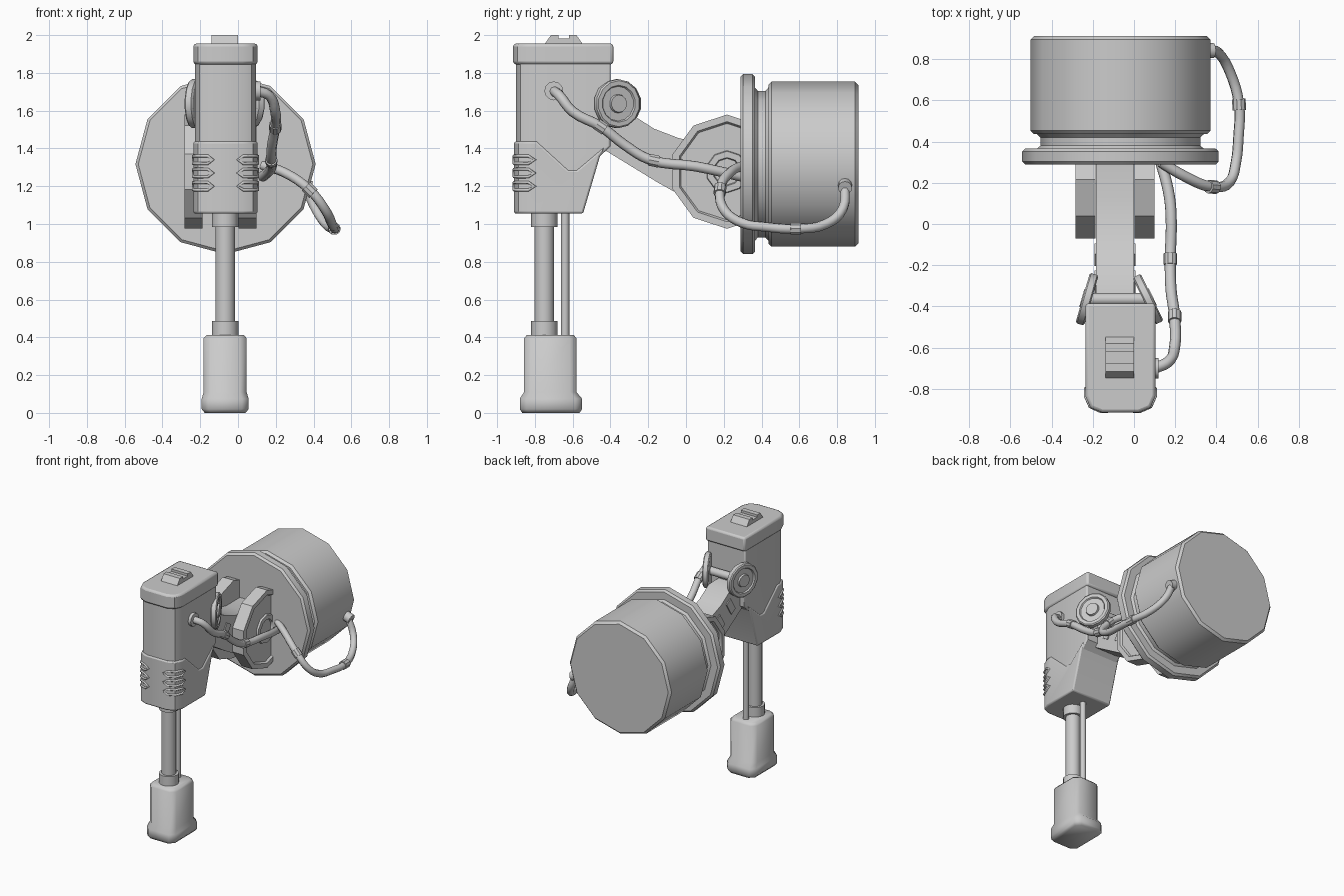
import bpy, bmesh
from math import pi, cos, sin, radians
from mathutils import Matrix, Vector

if "Cube" in bpy.data.objects:
    bpy.data.objects.remove(bpy.data.objects["Cube"])

CX = -0.066          # centre line of body and drum
AX = -0.0925         # centre line of arm


def finish(name, bm, mat=None, bevel=0.0, segs=2, angle=35):
    bmesh.ops.recalc_face_normals(bm, faces=bm.faces)
    me = bpy.data.meshes.new(name)
    bm.to_mesh(me)
    bm.free()
    if mat:
        me.transform(mat)
    ob = bpy.data.objects.new(name, me)
    bpy.context.collection.objects.link(ob)
    if bevel:
        m = ob.modifiers.new("bevel", 'BEVEL')
        m.width, m.segments, m.limit_method = bevel, segs, 'ANGLE'
        m.angle_limit = radians(50)
    bpy.ops.object.select_all(action='DESELECT')
    bpy.context.view_layer.objects.active = ob
    ob.select_set(True)
    bpy.ops.object.shade_smooth_by_angle(angle=radians(angle))
    return ob


def skin(name, rings, **kw):
    """Bridge rings of equal length and cap both ends."""
    bm = bmesh.new()
    vs = [[bm.verts.new(p) for p in r] for r in rings]
    n = len(vs[0])
    for a, b in zip(vs, vs[1:]):
        for i in range(n):
            j = (i + 1) % n
            bm.faces.new((a[i], a[j], b[j], b[i]))
    bm.faces.new(vs[0])
    bm.faces.new(vs[-1])
    return finish(name, bm, **kw)


def lathe(name, prof, n, mat, **kw):
    """Revolve (radius, height) points round local z."""
    return skin(name, [[(r * cos(2 * pi * i / n), r * sin(2 * pi * i / n), h)
                        for i in range(n)] for r, h in prof], mat=mat, **kw)


def rod(name, r, p, q, n=12):
    p, q = Vector(p), Vector(q)
    d = q - p
    mat = Matrix.Translation(p) @ d.to_track_quat('Z', 'Y').to_matrix().to_4x4()
    return lathe(name, [(r, 0), (r, d.length)], n, mat)


def prism(name, prof, cx, hw, front=0.0, **kw):
    """Extrude a (y, z) profile across x; optionally round the front corners."""
    bm = bmesh.new()
    f = bm.faces.new([bm.verts.new((cx - hw, y, z)) for y, z in prof])
    ext = bmesh.ops.extrude_face_region(bm, geom=[f])
    bmesh.ops.translate(bm, vec=(2 * hw, 0, 0),
                        verts=[v for v in ext['geom'] if isinstance(v, bmesh.types.BMVert)])
    if front:
        y0 = min(y for y, z in prof)
        edges = [e for e in bm.edges if all(abs(v.co.y - y0) < 1e-4 for v in e.verts)
                 and abs(e.verts[0].co.x - e.verts[1].co.x) < 1e-4]
        bmesh.ops.bevel(bm, geom=edges, offset=front, segments=2, profile=0.5, affect='EDGES')
    return finish(name, bm, **kw)


def tube(name, pts, r, closed=False, smooth=True):
    cu = bpy.data.curves.new(name, 'CURVE')
    cu.dimensions = '3D'
    cu.bevel_depth, cu.bevel_resolution, cu.use_fill_caps = r, 2, True
    cu.resolution_u = 4
    sp = cu.splines.new('BEZIER' if smooth else 'POLY')
    pp = sp.bezier_points if smooth else sp.points
    pp.add(len(pts) - 1)
    for b, p in zip(pp, pts):
        if smooth:
            b.co = p
            b.handle_left_type = b.handle_right_type = 'AUTO'
        else:
            b.co = (*p, 1)
    sp.use_cyclic_u = closed
    ob = bpy.data.objects.new(name, cu)
    bpy.context.collection.objects.link(ob)


# Main housing: upper shell, lower shell with notched rim, cap and top catch
prism("upper_housing", [(-.90, 1.86), (-.40, 1.86), (-.40, 1.41), (-.575, 1.25), (-.90, 1.25)],
      CX, .162, .08, bevel=.01)
prism("lower_housing", [(-.91, 1.437), (-.79, 1.437), (-.624, 1.285), (-.578, 1.285), (-.43, 1.41),
                        (-.455, 1.36), (-.545, 1.055), (-.91, 1.055)], CX, .17, .08, bevel=.01)
prism("housing_cap", [(-.915, 1.845), (-.385, 1.845), (-.385, 1.955), (-.915, 1.955)],
      CX, .17, .08, bevel=.015)
prism("top_catch", [(-.75, 1.95), (-.715, 2), (-.675, 2), (-.675, 1.982), (-.62, 1.982),
                    (-.62, 2), (-.58, 2), (-.545, 1.95)], CX - .003, .07)

# Raised vent frames wrapped round the two front corners
for s in (-1, 1):
    path = [(.17, -.80), (.17, -.835), (.147, -.887), (.095, -.91), (.065, -.91)]
    for i, z in enumerate((1.20, 1.27, 1.34)):
        idx = [(0, 0), (1, 1), (2, 1), (3, 1), (4, 0), (3, -1), (2, -1), (1, -1)]
        tube(f"vent_{'left' if s < 0 else 'right'}_{i}",
             [(CX + s * path[k][0], path[k][1], z + .02 * d) for k, d in idx],
             .008, closed=True, smooth=False)

# Post, its collars, the thin guide rod and the foot
rod("post", .052, (-.068, -.75, .40), (-.068, -.75, 1.07), 16)
rod("post_collar_top", .07, (-.068, -.75, .985), (-.068, -.75, 1.06), 16)
rod("post_collar_bottom", .07, (-.068, -.75, .40), (-.068, -.75, .487), 16)
rod("guide_rod", .022, (-.068, -.64, .40), (-.068, -.64, 1.06))


def foot_ring(z, hx, y0, y1, c=.035):
    return [(-.068 + x, y, z) for x, y in
            ((-hx + c, y0), (hx - c, y0), (hx, y0 + c), (hx, y1 - c),
             (hx - c, y1), (-hx + c, y1), (-hx, y1 - c), (-hx, y0 + c))]


skin("foot", [foot_ring(0, .108, -.867, -.563), foot_ring(.02, .124, -.88, -.55),
              foot_ring(.075, .124, -.88, -.55), foot_ring(.11, .114, -.857, -.58),
              foot_ring(.395, .114, -.857, -.58), foot_ring(.413, .098, -.842, -.595)], angle=46)

# Sloping arm with two raised ribs on each side
prism("arm", [(-.46, 1.42), (-.46, 1.58), (-.28, 1.575), (-.17, 1.505), (-.04, 1.455), (.12, 1.42),
              (.31, 1.42), (.31, 1.12), (.02, 1.125), (-.15, 1.22), (-.42, 1.385)], AX, .0925)
for i, (y, z) in enumerate(((-.28, 1.45), (-.15, 1.375))):
    prism(f"arm_rib_{i}", [(y - .055, z - .03), (y + .005, z + .065),
                           (y + .055, z + .035), (y - .005, z - .06)], AX, .1)

# Shoulder joint: two splayed discs joined by an axle
for nm, x, tilt, turn in (("right", .068, 26, 90), ("left", -.228, -16, -90)):
    lathe(f"shoulder_disc_{nm}", [(.12, -.022), (.13, -.015), (.13, .015), (.122, .022), (.098, .022),
                                  (.092, .012), (.05, .012), (.046, .026), (.03, .026)], 14,
          Matrix.Translation((x, -.365, 1.637)) @ Matrix.Rotation(radians(tilt), 4, 'Z')
          @ Matrix.Rotation(radians(turn), 4, 'Y'))
rod("shoulder_axle", .03, (-.228, -.365, 1.637), (.068, -.365, 1.637))

# Ten-sided cheek plates either side of the arm end
for s in (-1, 1):
    lathe(f"cheek_plate_{'left' if s < 0 else 'right'}",
          [(.302, -.05), (.302, .046), (.265, .046), (.255, .03), (.112, .03),
           (.108, .044), (.075, .044), (.07, .03)], 10,
          Matrix.Translation((AX + s * .145, .217, 1.277)) @ Matrix.Rotation(s * pi / 2, 4, 'Y'))

# Twelve-sided drum with flange and neck, axis along y
lathe("drum", [(.462, .288), (.477, .303), (.477, .352), (.462, .366), (.405, .366), (.388, .38),
               (.388, .42), (.405, .436), (.42, .436), (.437, .453), (.437, .895), (.42, .912)], 12,
      Matrix.Translation((CX, 0, 1.317)) @ Matrix.Rotation(-pi / 2, 4, 'X'))

# Cables with sockets and clamp collars
tube("arm_cable", [(.10, -.70, 1.705), (.165, -.67, 1.68), (.197, -.60, 1.595), (.197, -.45, 1.515),
                   (.18, -.32, 1.415), (.176, -.19, 1.34), (.18, .05, 1.305), (.165, .17, 1.28),
                   (.13, .30, 1.25)], .027)
tube("drum_cable", [(.13, .30, 1.31), (.24, .235, 1.275), (.38, .18, 1.18), (.465, .205, 1.07),
                    (.495, .30, 1.005), (.507, .42, .985), (.51, .58, .975), (.465, .74, 1.0),
                    (.41, .83, 1.08), (.355, .842, 1.2)], .026)
for i, (p, d) in enumerate((((.197, -.45, 1.515), (0, .82, -.55)), ((.176, -.17, 1.335), (0, .98, -.2)),
                            ((.38, .18, 1.18), (.7, -.05, -.7)), ((.51, .58, .975), (-.05, 1, 0)))):
    d = Vector(d) * .027
    rod(f"cable_clamp_{i}", .033, Vector(p) - d, Vector(p) + d, 10)
rod("cable_socket_body", .05, (.08, -.70, 1.705), (.118, -.70, 1.705))
rod("cable_socket_drum", .037, (.33, .842, 1.21), (.385, .842, 1.19))
